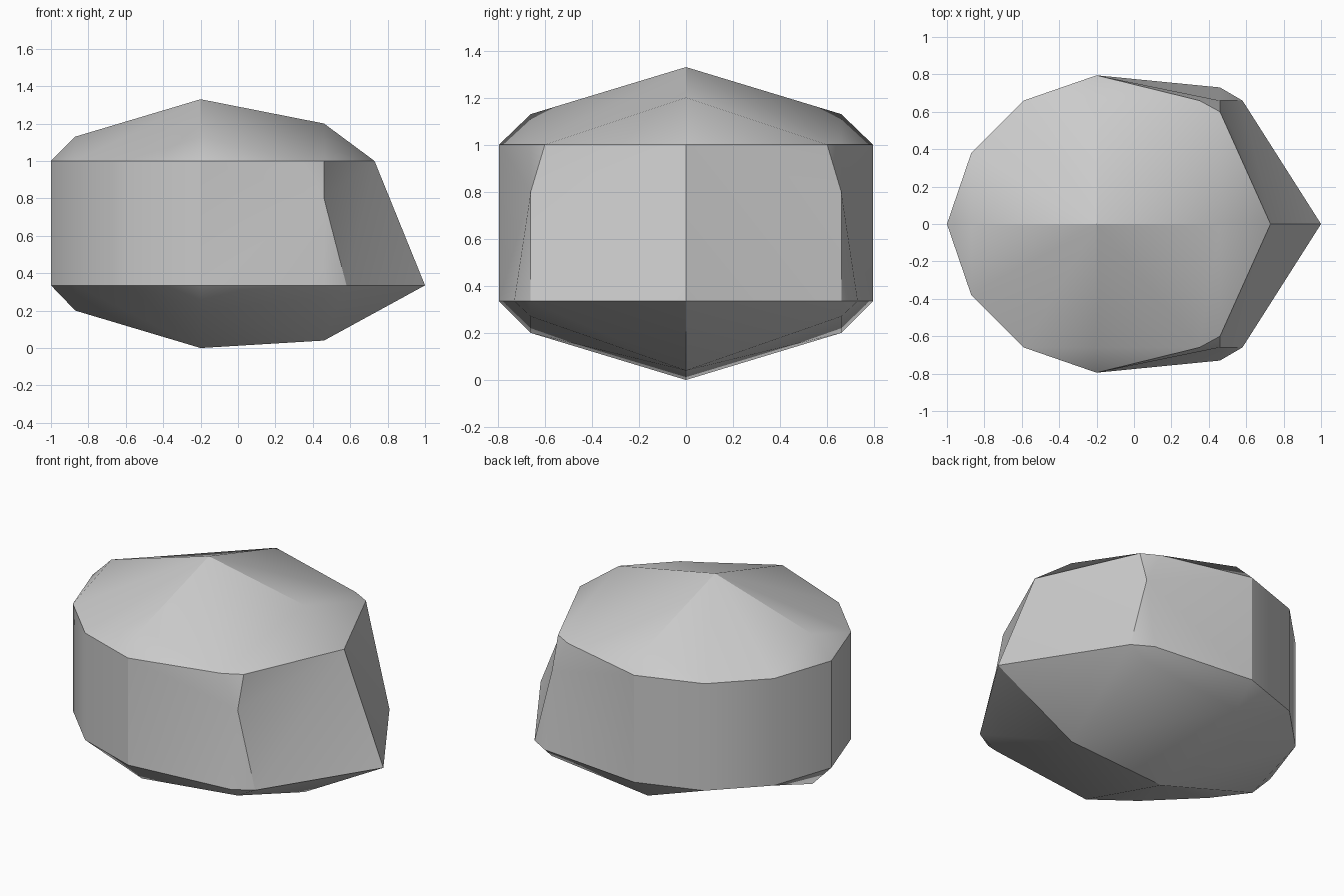
import bpy
import bmesh
from math import atan2, radians
from mathutils import Vector

old = bpy.data.objects.get("Cube")
if old:
    bpy.data.objects.remove(old, do_unlink=True)

# Lattice planes that facet the stone
XS = (-1.54, -0.87, -0.2, 0.46, 1.13)
YS = (0, 0.66, 1.33)
LOW, HIGH = 0.335, 1.0
ZS = (-0.33, LOW, HIGH, 1.67)

# Surface points of one half: where the lattice lines leave the stone
points = []
for y, z, back, front in ((0, LOW, -1, 1), (0, HIGH, -1, 0.73),
                          (0.66, LOW, -0.59, 0.58), (0.66, HIGH, -0.59, 0.35)):
    points += [(back, y, z), (front, y, z)]
for x, y_low, y_high in ((-0.87, 0.38, 0.38), (-0.2, 0.795, 0.795), (0.46, 0.73, 0.6)):
    points += [(x, y_low, LOW), (x, y_high, HIGH)]
for x, y, bottom, top in ((-0.87, 0, 0.2, 1.13), (-0.2, 0, 0, 1.33), (0.46, 0, 0.04, 1.2),
                          (-0.2, 0.66, 0.2, 1.13), (0.46, 0.66, 0.27, 0.8)):
    points += [(x, y, bottom), (x, y, top)]


def inside(value, span):
    return span[0] - 0.001 <= value <= span[1] + 0.001


def spans(planes):
    return list(zip(planes, planes[1:]))


def ring_order(verts):
    """Sort the points of one facet around its outward direction."""
    mid = sum((v.co for v in verts), Vector()) / len(verts)
    out = (mid - Vector((-0.1, 0, 0.67))).normalized()
    side = out.orthogonal().normalized()
    up = out.cross(side)
    return sorted(verts, key=lambda v: atan2((v.co - mid).dot(up), (v.co - mid).dot(side)))


# One facet per lattice cell, on both halves
bm = bmesh.new()
for mirror in (1, -1):
    verts = [bm.verts.new((x, y * mirror, z)) for x, y, z in points]
    for sx in spans(XS):
        for sy in spans(YS):
            for sz in spans(ZS):
                cell = [v for v in verts if inside(v.co.x, sx)
                        and inside(v.co.y * mirror, sy) and inside(v.co.z, sz)]
                if len(cell) >= 3:
                    bm.faces.new(ring_order(cell))
bmesh.ops.remove_doubles(bm, verts=bm.verts[:], dist=0.001)
bmesh.ops.triangulate(bm, faces=bm.faces[:])
bmesh.ops.recalc_face_normals(bm, faces=bm.faces[:])
mesh = bpy.data.meshes.new("faceted_stone")
bm.to_mesh(mesh)
bm.free()

stone = bpy.data.objects.new("faceted_stone", mesh)
bpy.context.collection.objects.link(stone)

# Plain grey stone
grey = bpy.data.materials.new("light_grey")
grey.use_nodes = True
color = (0.6, 0.6, 0.6, 1)
grey.diffuse_color = color
grey.node_tree.nodes["Principled BSDF"].inputs["Base Color"].default_value = color
mesh.materials.append(grey)

# Soft shading with crisp main edges
bpy.context.view_layer.objects.active = stone
stone.select_set(True)
bpy.ops.object.shade_smooth_by_angle(angle=radians(30))
